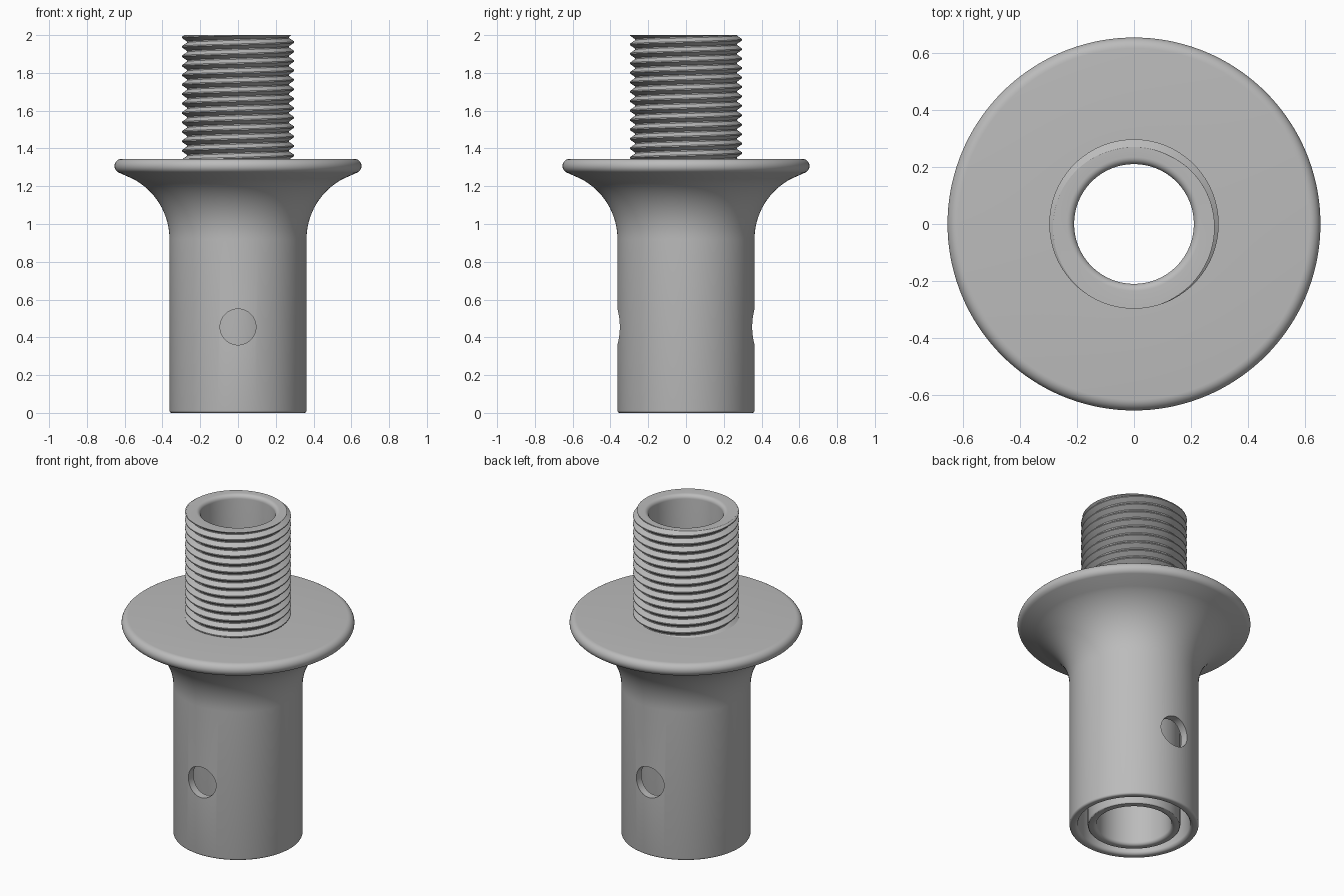
import bpy, bmesh
from math import cos, sin, pi, radians, floor
from mathutils import Matrix

cube = bpy.data.objects.get("Cube")
if cube:
    bpy.data.objects.remove(cube)

SEG = 144
BORE, TOP, FLANGE_TOP = 0.21, 2.0, 1.345
PITCH, ROOT, CREST = 0.05, 0.27, 0.297
HOLE_R, HOLE_Z = 0.095, 0.455

grey = bpy.data.materials.new("plain_grey")
grey.use_nodes = True
colour = (0.5, 0.5, 0.5, 1)
grey.diffuse_color = colour
grey.node_tree.nodes["Principled BSDF"].inputs["Base Color"].default_value = colour


def arc(cr, cz, rad, a0, a1, n=6):
    """Profile points along an arc, angles in degrees."""
    steps = [radians(a0 + (a1 - a0) * i / n) for i in range(n + 1)]
    return [(cr + rad * cos(a), cz + rad * sin(a)) for a in steps]


def revolve(name, section):
    """Sweep a closed (r, z) section, which may vary with turn, around z."""
    bm = bmesh.new()
    cols = []
    for i in range(SEG + 1):
        a = 2 * pi * i / SEG
        cols.append([bm.verts.new((r * cos(a), r * sin(a), z)) for r, z in section(i / SEG)])
    n = len(cols[0])
    for c, d in zip(cols, cols[1:]):
        for j in range(n):
            k = (j + 1) % n
            bm.faces.new((c[j], d[j], d[k], c[k]))
    bmesh.ops.remove_doubles(bm, verts=bm.verts, dist=1e-5)
    bmesh.ops.recalc_face_normals(bm, faces=bm.faces)
    mesh = bpy.data.meshes.new(name)
    bm.to_mesh(mesh)
    bm.free()
    obj = bpy.data.objects.new(name, mesh)
    bpy.context.collection.objects.link(obj)
    mesh.materials.append(grey)
    return obj


def activate(obj):
    bpy.ops.object.select_all(action='DESELECT')
    obj.select_set(True)
    bpy.context.view_layer.objects.active = obj


# Flared body: outer sleeve, flange, and inner tube separated by a ring gap
body_profile = (
    arc(0.351, 0.012, 0.012, -90, 0, 4)              # outer bottom edge
    + arc(0.723, 0.92, 0.36, 180, 118, 16)           # flare
    + arc(0.616, 1.307, 0.038, -62, 90, 12)          # rounded rim
    + [(BORE, FLANGE_TOP)]
    + arc(BORE + 0.02, 0.02, 0.02, 180, 270)         # bore mouth
    + arc(0.25, 0.01, 0.01, -90, 0, 3)               # inner tube edge
    + [(0.26, 1.0), (0.315, 1.0)]                    # gap ceiling
    + arc(0.335, 0.02, 0.02, 180, 270)               # sleeve inner edge
)
body = revolve("flared_body", lambda turn: body_profile)

# Round holes through the front and back of the sleeve
bm = bmesh.new()
for side in (-1, 1):
    place = Matrix.Translation((0, side * 0.39, HOLE_Z)) @ Matrix.Rotation(pi / 2, 4, 'X')
    bmesh.ops.create_cone(bm, cap_ends=True, segments=64, radius1=HOLE_R,
                          radius2=HOLE_R, depth=0.22, matrix=place)
mesh = bpy.data.meshes.new("hole_cutter")
bm.to_mesh(mesh)
bm.free()
mesh.materials.append(grey)
cutter = bpy.data.objects.new("hole_cutter", mesh)
bpy.context.collection.objects.link(cutter)
cutter.hide_render = True
cut = body.modifiers.new("holes", 'BOOLEAN')
cut.operation, cut.solver, cut.object = 'DIFFERENCE', 'EXACT', cutter
activate(body)
bpy.ops.object.modifier_apply(modifier=cut.name)
bpy.data.objects.remove(cutter)

# Threaded tube: helical ridges trimmed flat at both ends
KNOTS = [(0, CREST), (0.125, CREST), (0.5, ROOT), (0.625, ROOT), (1, CREST)]
CREST_TURN = 0.8


def thread_radius(z, turn):
    t = (z - TOP) / PITCH - turn + CREST_TURN
    t -= floor(t)
    for (t0, r0), (t1, r1) in zip(KNOTS, KNOTS[1:]):
        if t <= t1:
            return r0 + (r1 - r0) * (t - t0) / (t1 - t0)
    return CREST


def thread_section(turn):
    points = [(BORE, FLANGE_TOP)]
    for coil in range(-16, 3):
        for t, r in KNOTS[:-1]:
            z = TOP + PITCH * (coil + t + turn - CREST_TURN)
            if not FLANGE_TOP < z < TOP:
                z = min(max(z, FLANGE_TOP), TOP)
                r = thread_radius(z, turn)
            points.append((r, z))
    return points + arc(BORE + 0.025, TOP - 0.025, 0.025, 90, 180)


thread = revolve("threaded_tube", thread_section)

for part in (body, thread):
    activate(part)
    bpy.ops.object.shade_smooth_by_angle(angle=radians(30))
